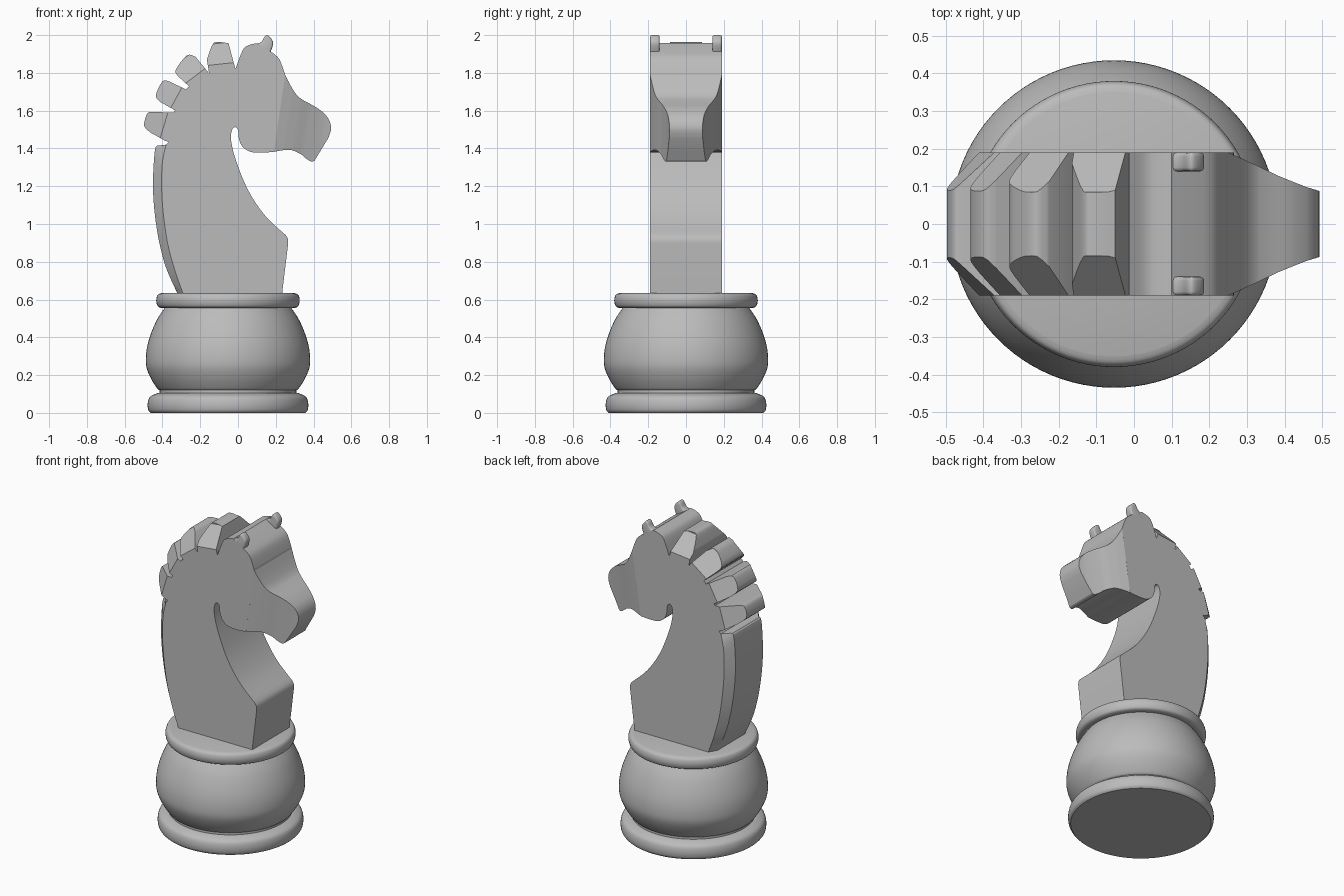
import bpy, bmesh, math
from mathutils import Vector

if "Cube" in bpy.data.objects:
    bpy.data.objects.remove(bpy.data.objects["Cube"], do_unlink=True)

HALF = 0.19          # half thickness of the carved horse
AXIS_X = -0.053      # axis of the turned base

grey = bpy.data.materials.new("plain_grey")
grey.use_nodes = True
grey.diffuse_color = (0.5, 0.5, 0.5, 1)
grey.node_tree.nodes["Principled BSDF"].inputs["Base Color"].default_value = grey.diffuse_color


def finish(name, bm, angle=30):
    bmesh.ops.recalc_face_normals(bm, faces=bm.faces)
    mesh = bpy.data.meshes.new(name)
    bm.to_mesh(mesh)
    bm.free()
    mesh.materials.append(grey)
    obj = bpy.data.objects.new(name, mesh)
    bpy.context.collection.objects.link(obj)
    bpy.ops.object.select_all(action='DESELECT')
    obj.select_set(True)
    bpy.context.view_layer.objects.active = obj
    bpy.ops.object.shade_smooth_by_angle(angle=math.radians(angle))
    return obj


def spline(pts, steps=4):
    """Smooth curve through the points, keeping both ends."""
    p = [Vector(q) for q in pts]
    p = [p[0]] + p + [p[-1]]
    out = []
    for a, b, c, d in zip(p, p[1:], p[2:], p[3:]):
        for i in range(steps):
            t = i / steps
            out.append(0.5 * (2 * b + (c - a) * t + (2 * a - 5 * b + 4 * c - d) * t * t
                              + (3 * b - a - 3 * c + d) * t ** 3))
    return out + [p[-1]]


def slab(pts, y0=-HALF, y1=HALF):
    """Extrude an x-z outline across the thickness."""
    bm = bmesh.new()
    face = bm.faces.new([bm.verts.new((p[0], y0, p[1])) for p in pts])
    new = bmesh.ops.extrude_face_region(bm, geom=[face])["geom"]
    for v in new:
        if isinstance(v, bmesh.types.BMVert):
            v.co.y = y1
    bmesh.ops.recalc_face_normals(bm, faces=bm.faces)
    return bm


def taper(bm, origin, normal, stations):
    """Narrow a slab along a direction; stations are (distance, half width)."""
    o, n = Vector(origin), Vector(normal).normalized()
    for d, _ in stations:
        bmesh.ops.bisect_plane(bm, geom=bm.verts[:] + bm.edges[:] + bm.faces[:],
                               plane_co=o + n * d, plane_no=n, dist=1e-5)
    for v in bm.verts:
        d = (v.co - o).dot(n)
        w = stations[0][1]
        for (d0, w0), (d1, w1) in zip(stations, stations[1:]):
            if d > d0:
                w = w0 + (w1 - w0) * min(1, (d - d0) / (d1 - d0))
        v.co.y = math.copysign(w, v.co.y)


# Turned base
def lathe(name, profile, segments=96):
    bm = bmesh.new()
    verts = [bm.verts.new((r, 0, z)) for r, z in profile]
    edges = [bm.edges.new(e) for e in zip(verts, verts[1:])]
    bmesh.ops.spin(bm, geom=verts + edges, cent=(0, 0, 0), axis=(0, 0, 1),
                   angle=math.tau, steps=segments)
    bmesh.ops.remove_doubles(bm, verts=bm.verts, dist=1e-5)
    finish(name, bm).location.x = AXIS_X


foot = spline([(.41, 0), (.422, .015), (.425, .05), (.413, .085), (.375, .104)])
bowl = spline([(.362, .12), (.375, .13), (.407, .18), (.43, .235), (.435, .285), (.428, .35),
               (.408, .42), (.375, .495), (.335, .556)])
collar = spline([(.355, .556), (.372, .565), (.38, .595), (.372, .625), (.35, .635)])
lathe("turned_base", [(0, 0)] + foot + [(.362, .106)] + bowl + collar + [(0, .635)])

# Neck and back of the head
back = [(-.292, .635), (-.335, .757), (-.376, .915), (-.402, 1.13), (-.402, 1.31), (-.381, 1.42)]
crest = [(-.36, 1.44), (-.34, 1.59), (-.27, 1.72), (-.158, 1.8), (-.012, 1.825)]
poll = spline([(-.012, 1.825), (.025, 1.92), (.058, 1.947), (.1, 1.957)])
brow = spline([(.185, 1.905), (.22, 1.87), (.25, 1.79)])
jaw = spline([(.19, 1.382), (.127, 1.378), (.063, 1.383), (.022, 1.412), (.004, 1.455),
              (0, 1.497), (-.016, 1.513), (-.032, 1.497), (-.037, 1.445), (-.012, 1.34),
              (.053, 1.18), (.143, 1.045), (.254, .94)])
chest = [(.264, .922), (.266, .9), (.235, .645), (.235, .63)]
finish("neck", slab(spline(back) + crest + poll[1:] + brow + jaw + chest))

# Muzzle, narrowing toward the nose
forehead = spline([(.25, 1.79), (.286, 1.72), (.328, 1.667), (.42, 1.614), (.474, 1.565),
                   (.493, 1.508), (.478, 1.455)])
chin = spline([(.405, 1.335), (.39, 1.33), (.365, 1.343), (.328, 1.372), (.27, 1.393), (.19, 1.382)])
muzzle = slab(forehead + chin)
taper(muzzle, (.19, 0, 1.39), (1, 0, -.15),
      [(0, HALF), (.05, .173), (.1, .153), (.15, .13), (.2, .111), (.24, .097), (.29, .085)])
finish("muzzle", muzzle, 25)

# Ears
for side, name in ((1, "left_ear"), (-1, "right_ear")):
    ear = slab(spline([(.08, 1.9), (.09, 1.945), (.125, 1.965), (.143, 1.995), (.16, 1.998),
                       (.184, 1.968), (.183, 1.94), (.168, 1.9)], 3),
               side * .14, side * HALF)
    rim = [e for e in ear.edges if abs(e.verts[0].co.y - e.verts[1].co.y) < 1e-4]
    bmesh.ops.bevel(ear, geom=rim, offset=.012, segments=3, affect='EDGES',
                    profile=.5, clamp_overlap=True)
    finish(name, ear, 50)

# Mane tufts with slanted ends: lower root, rounded tip, upper root
tufts = [
    [(-.385, 1.44), (-.465, 1.485), (-.497, 1.52), (-.48, 1.585), (-.45, 1.593), (-.34, 1.59)],
    [(-.33, 1.6), (-.41, 1.645), (-.435, 1.68), (-.4, 1.755), (-.365, 1.755), (-.27, 1.71)],
    [(-.255, 1.725), (-.315, 1.78), (-.33, 1.815), (-.27, 1.893), (-.225, 1.885), (-.155, 1.8)],
    [(-.155, 1.81), (-.165, 1.87), (-.135, 1.95), (-.105, 1.963), (-.05, 1.957), (-.015, 1.825)],
]
for i, pts in enumerate(tufts):
    low, high = Vector(pts[0]), Vector(pts[-1])
    run = high - low
    out = Vector((-run.y, run.x)).normalized()
    root = [high - out * .05, low - out * .05]
    bm = slab([low] + spline(pts[1:-1]) + [high] + root)
    taper(bm, (low.x, 0, low.y), (out.x, 0, out.y), [(.03, HALF), (.14, .085)])
    finish(f"mane_tuft_{i + 1}", bm)

# Long lower mane strip with chamfered sides
outer = spline([(-.322, .635), (-.386, .783), (-.429, .968), (-.45, 1.18), (-.44, 1.39),
                (-.417, 1.415)])
inner = spline(back)
bm = bmesh.new()
rings = []
for a, b in zip(inner, outer):
    rings.append([bm.verts.new(c) for c in (
        (a.x, HALF, a.y), (b.x, HALF - .05, b.y), (b.x, .05 - HALF, b.y), (a.x, -HALF, a.y))])
for r, s in zip(rings, rings[1:]):
    for k in range(4):
        bm.faces.new((r[k], r[k - 1], s[k - 1], s[k]))
bm.faces.new(rings[0])
bm.faces.new(rings[-1])
finish("mane_strip", bm)
